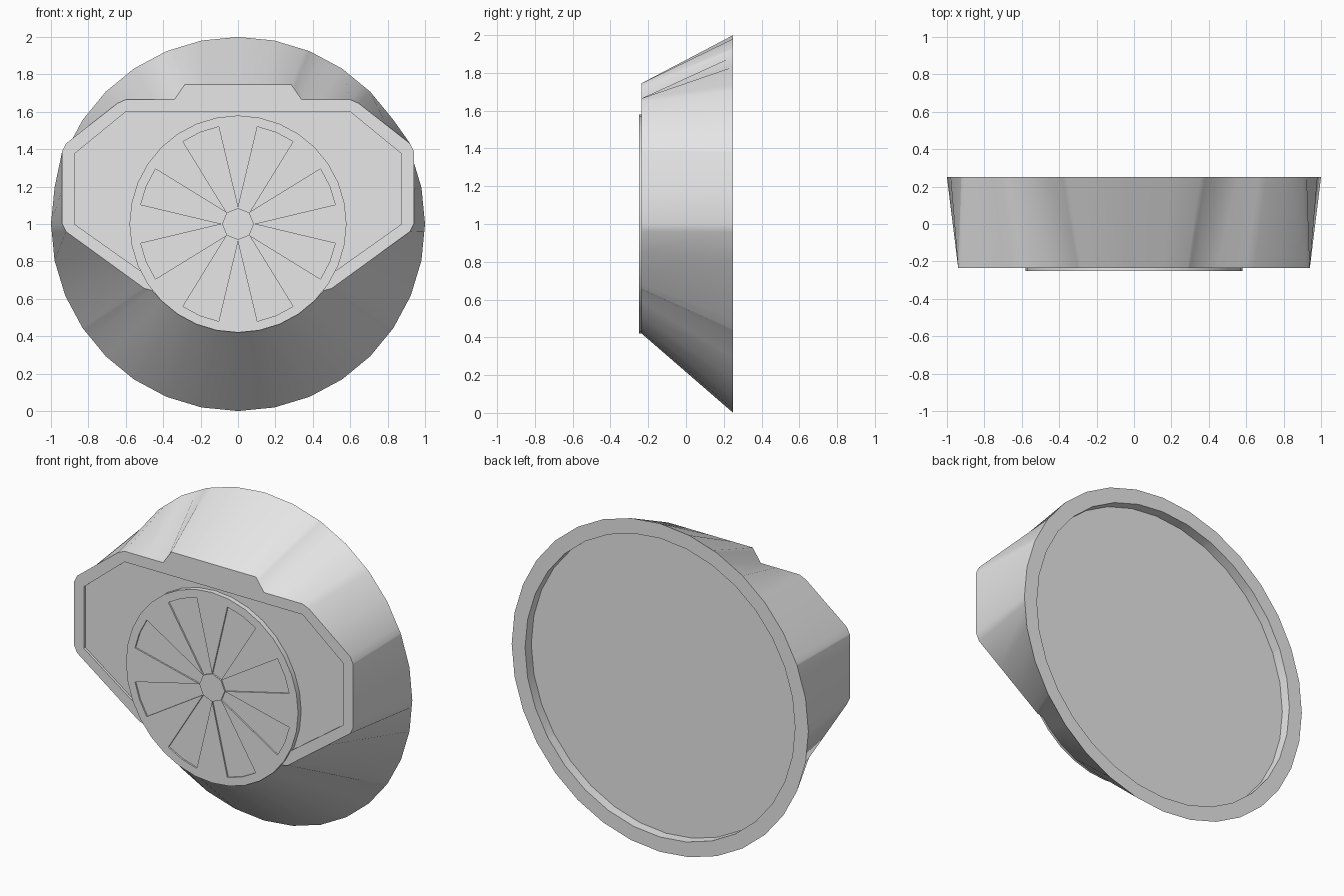
import bpy, bmesh, math
from math import sin, cos, pi, radians
from mathutils import Vector

if "Cube" in bpy.data.objects:
    bpy.data.objects.remove(bpy.data.objects["Cube"])

CZ = 1.0          # height of the common centre axis
FRONT, BACK = -0.235, 0.25

grey = bpy.data.materials.new("light grey")
grey.diffuse_color = (0.8, 0.8, 0.8, 1)
grey.use_nodes = True
grey.node_tree.nodes["Principled BSDF"].inputs["Base Color"].default_value = grey.diffuse_color


def polar(r, deg):
    return (r * sin(radians(deg)), r * cos(radians(deg)))


def mirrored(right):
    """Close a right-hand half outline (top to bottom) with its mirror image."""
    return right + [(-x, z) for x, z in reversed(right) if x > 1e-6]


def ray(poly, a):
    """Point where the ray at angle a (from +z, clockwise) leaves a star-shaped outline."""
    d = Vector((sin(a), cos(a)))
    best = None
    for i, p in enumerate(poly):
        p, q = Vector(p), Vector(poly[(i + 1) % len(poly)])
        e = q - p
        den = d.x * e.y - d.y * e.x
        if abs(den) < 1e-9:
            continue
        t = (p.x * e.y - p.y * e.x) / den
        s = (p.x * d.y - p.y * d.x) / den
        if t > 0 and -1e-4 <= s <= 1 + 1e-4 and (best is None or t > best):
            best = t
    return d * best


def finish(bm, name):
    bmesh.ops.recalc_face_normals(bm, faces=bm.faces[:])
    me = bpy.data.meshes.new(name)
    bm.to_mesh(me)
    bm.free()
    me.materials.append(grey)
    ob = bpy.data.objects.new(name, me)
    bpy.context.collection.objects.link(ob)
    bpy.ops.object.select_all(action='DESELECT')
    ob.select_set(True)
    bpy.context.view_layer.objects.active = ob
    bpy.ops.object.shade_smooth_by_angle(angle=radians(30))
    return ob


# Outlines, relative to the centre axis
circle = [polar(1.0, i * 11.25) for i in range(32)]
back_lip = [polar(0.91, i * 11.25) for i in range(32)]
plate = mirrored([(0.285, 0.745), (0.34, 0.665), (0.60, 0.665), (0.645, 0.645),
                  (0.92, 0.43), (0.94, 0.39), (0.94, 0.0), (0.92, -0.04),
                  (0.50, -0.345), (0.46, -0.355)]
                 + [polar(0.58, d) for d in (135, 146.25, 157.5, 168.75, 180)])
panel = mirrored([(0.60, 0.60), (0.875, 0.375), (0.875, 0.0), (0.48, -0.28)])

# Housing: lofted from the front plate to the round back, both ends recessed
angles = sorted({round(math.atan2(x, z) % (2 * pi), 4) % 6.2831
                 for x, z in circle + plate + panel})
bm = bmesh.new()
rings = []
for outline, y in ((back_lip, BACK - 0.06), (back_lip, BACK), (circle, BACK),
                   (plate, FRONT), (panel, FRONT), (panel, FRONT + 0.015)):
    ring = []
    for a in angles:
        p = ray(outline, a)
        ring.append(bm.verts.new((p.x, y, CZ + p.y)))
    rings.append(ring)
n = len(angles)
for r0, r1 in zip(rings, rings[1:]):
    for i in range(n):
        j = (i + 1) % n
        bm.faces.new((r0[i], r0[j], r1[j], r1[i]))
bm.faces.new(rings[0])
bm.faces.new(rings[-1])
finish(bm, "housing")

# Round grille: rim, eight tapering spokes and a small hub around shallow wedges
bm = bmesh.new()
TOP, LOW = -0.25, -0.241


def face(*pts):
    bm.faces.new([bm.verts.new((x, y, CZ + z)) for (x, z), y in pts])


for k in range(8):
    degs = [k * 45 + j * 11.25 for j in range(5)]
    rim = [polar(0.58, d) for d in degs]
    arc = [polar(0.53, d) for d in degs]
    h0, h1 = polar(0.085, degs[0]), polar(0.085, degs[4])
    for j in range(4):
        face((rim[j], TOP), (rim[j + 1], TOP), (arc[j + 1], TOP), (arc[j], TOP))
        face((rim[j], TOP), (rim[j + 1], TOP), (rim[j + 1], FRONT + 0.015), (rim[j], FRONT + 0.015))
    face((h0, TOP), (arc[0], TOP), (arc[1], TOP))
    face((h1, TOP), (arc[3], TOP), (arc[4], TOP))
    face(((0, 0), TOP), (h0, TOP), (h1, TOP))
    wedge = [h0, arc[1], arc[2], arc[3], h1]
    face(*[(p, LOW) for p in wedge])
    for j in range(5):
        p, q = wedge[j], wedge[(j + 1) % 5]
        face((p, TOP), (q, TOP), (q, LOW), (p, LOW))
bmesh.ops.remove_doubles(bm, verts=bm.verts[:], dist=1e-4)
finish(bm, "round_grille")
